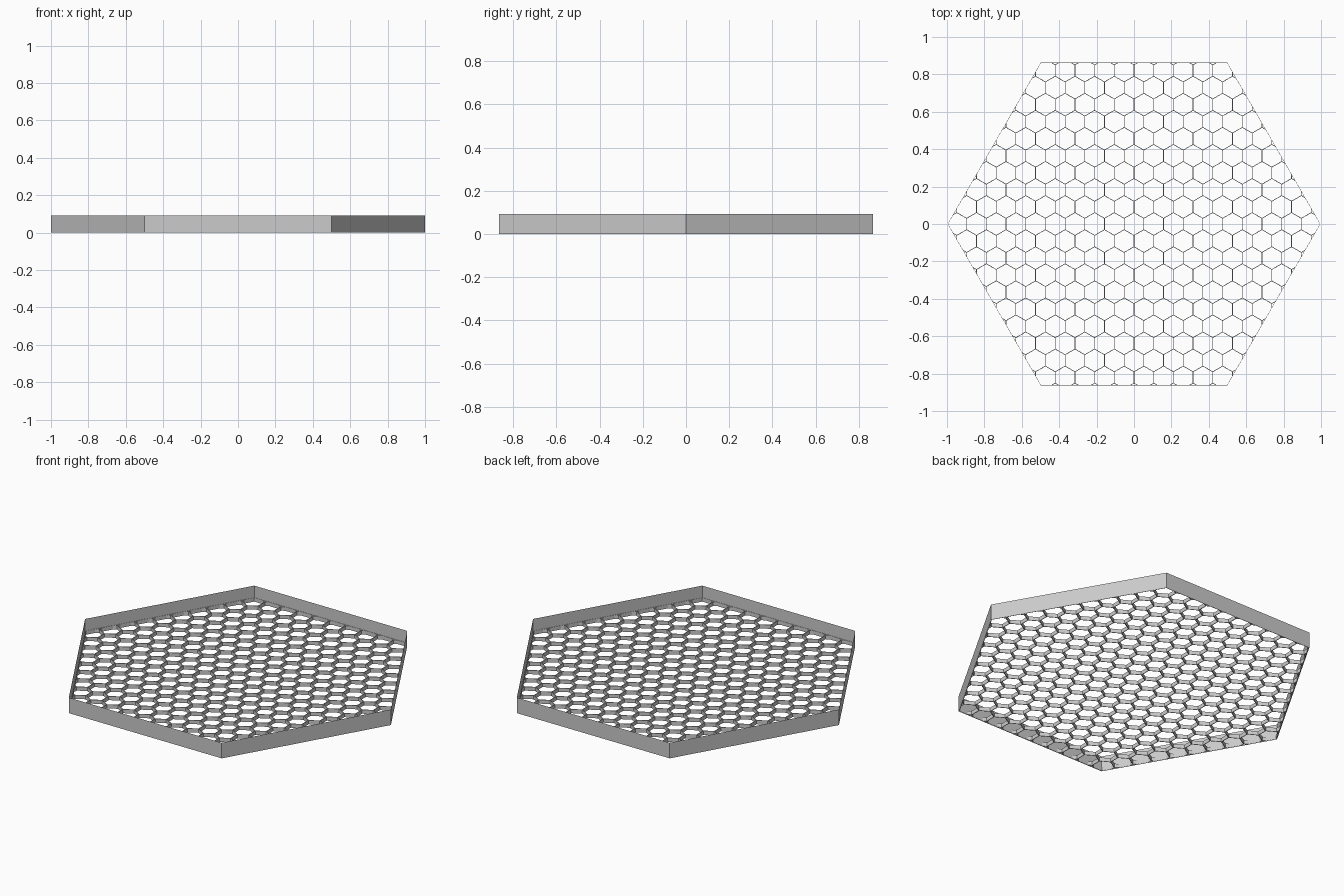
import bpy
import bmesh
from math import sin, cos, pi, radians, sqrt
from mathutils import Vector

cube = bpy.data.objects.get("Cube")
if cube:
    bpy.data.objects.remove(cube, do_unlink=True)

WALL_HEIGHT = 0.092
WALL_THICKNESS = 0.006
MESH_HEIGHT = 0.023
RIB = 0.0035
PITCH = 2 / 19
ROWS = 10

grey = bpy.data.materials.new("plain grey")
grey.use_nodes = True
grey.diffuse_color = (0.6, 0.6, 0.6, 1)
grey.node_tree.nodes["Principled BSDF"].inputs["Base Color"].default_value = (0.6, 0.6, 0.6, 1)


def add_hexagon(bm, x, y, radius, start):
    """Add one flat hexagon facing up."""
    corners = [start + i * pi / 3 for i in range(6)]
    return bm.faces.new([bm.verts.new((x + radius * cos(a), y + radius * sin(a), 0))
                         for a in corners])


def open_faces(bm, border):
    """Turn every face into a frame of the given width."""
    faces = bm.faces[:]
    bmesh.ops.inset_individual(bm, faces=faces, thickness=border, use_even_offset=True)
    bmesh.ops.delete(bm, geom=faces, context='FACES')


def finish(bm, name, height):
    """Make an object of the flat frame and raise it to its height."""
    mesh = bpy.data.meshes.new(name)
    bm.to_mesh(mesh)
    bm.free()
    mesh.materials.append(grey)
    obj = bpy.data.objects.new(name, mesh)
    bpy.context.collection.objects.link(obj)
    solid = obj.modifiers.new("height", 'SOLIDIFY')
    solid.thickness = height
    solid.offset = 1
    return obj


# Outer wall
bm = bmesh.new()
add_hexagon(bm, 0, 0, 1, 0)
open_faces(bm, WALL_THICKNESS)
finish(bm, "outer_wall", WALL_HEIGHT)

# Honeycomb floor: a field of cells trimmed to the wall
bm = bmesh.new()
for row in range(-ROWS, ROWS + 1):
    shift = PITCH / 2 if row % 2 else 0
    for column in range(-ROWS - 1, ROWS + 1):
        add_hexagon(bm, column * PITCH + shift, row * PITCH * sqrt(3) / 2,
                    PITCH / sqrt(3), pi / 6)
bmesh.ops.remove_doubles(bm, verts=bm.verts[:], dist=0.001)
for i in range(6):
    angle = radians(30 + 60 * i)
    normal = Vector((cos(angle), sin(angle), 0))
    bmesh.ops.bisect_plane(bm, geom=bm.verts[:] + bm.edges[:] + bm.faces[:],
                           plane_co=normal * (sqrt(3) / 2 - WALL_THICKNESS / 2),
                           plane_no=normal, clear_outer=True)

# Drop slivers too small to hold an opening
slivers = [f for f in bm.faces if f.calc_area() < RIB * RIB * 4]
bmesh.ops.delete(bm, geom=slivers, context='FACES')
open_faces(bm, RIB / 2)
finish(bm, "honeycomb_floor", MESH_HEIGHT)
